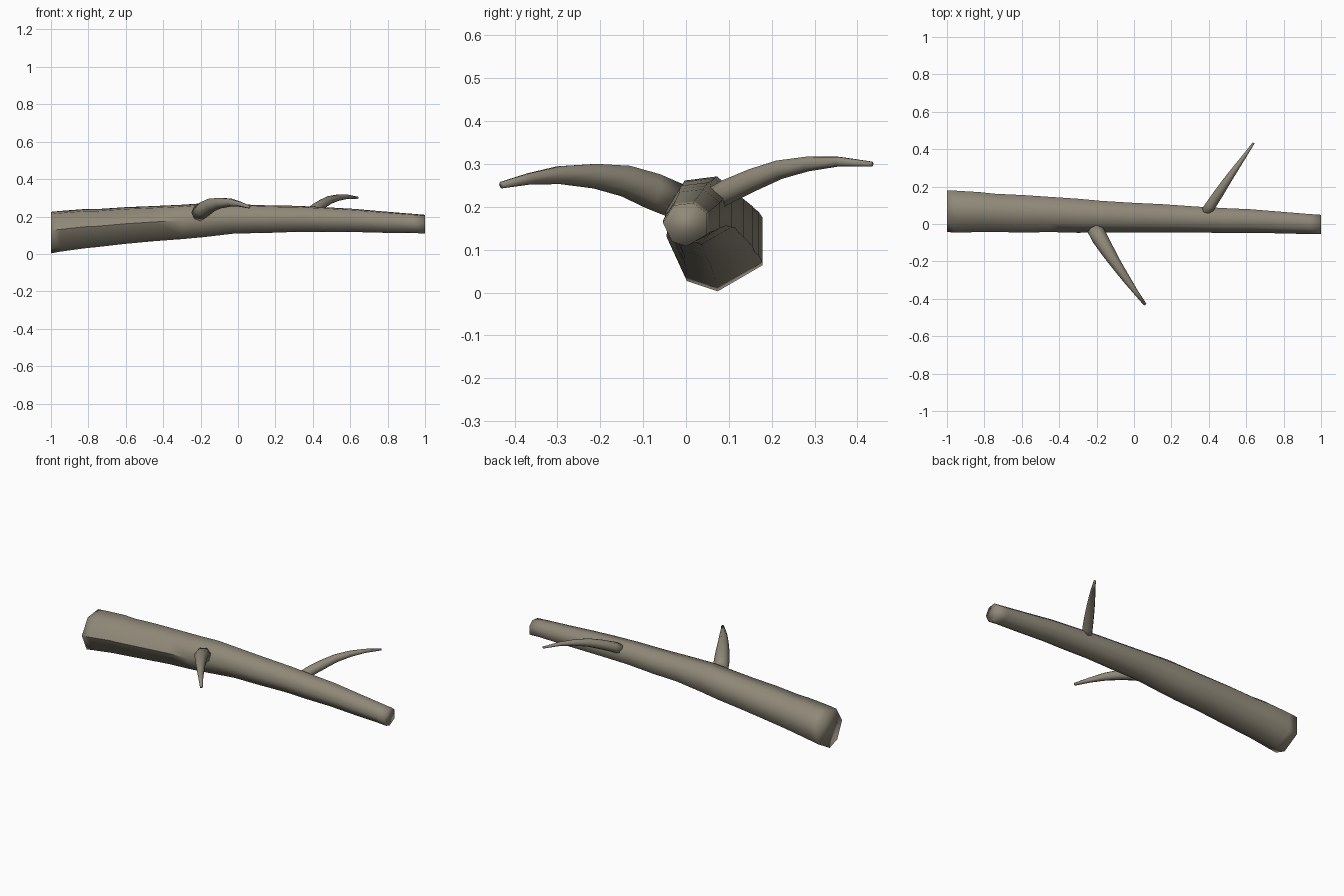
import bpy, bmesh, math
from mathutils import Vector

if "Cube" in bpy.data.objects:
    bpy.data.objects.remove(bpy.data.objects["Cube"])

bark = bpy.data.materials.new("grey_brown_bark")
bark.diffuse_color = (0.28, 0.25, 0.19, 1)
bark.use_nodes = True
bark.node_tree.nodes["Principled BSDF"].inputs["Base Color"].default_value = bark.diffuse_color


def skin(name, rings, crease=lambda a, b: False):
    """Join a row of closed rings into a capped, smooth tube."""
    bm = bmesh.new()
    rows = [[bm.verts.new(p) for p in ring] for ring in rings]
    n = len(rows[0])
    for a, b in zip(rows, rows[1:]):
        for i in range(n):
            j = (i + 1) % n
            bm.faces.new((a[i], a[j], b[j], b[i]))
    bm.faces.new(rows[0])
    bm.faces.new(rows[-1])
    bmesh.ops.recalc_face_normals(bm, faces=bm.faces[:])
    for f in bm.faces:
        f.smooth = True
    for r in range(len(rows) - 1):
        for i in range(n):
            if crease(r, i):
                bm.edges.get((rows[r][i], rows[r + 1][i])).smooth = False
    me = bpy.data.meshes.new(name)
    bm.to_mesh(me)
    bm.free()
    me.materials.append(bark)
    ob = bpy.data.objects.new(name, me)
    bpy.context.collection.objects.link(ob)
    return ob


# Main limb: uneven seven-sided section fitted to (x, y min, y max, z min, z max)
SECTION = [(math.cos(math.radians(a)), math.sin(math.radians(a)))
           for a in (-90, -28, 28, 72, 122, 176, 232)]
U0, U1 = min(p[0] for p in SECTION), max(p[0] for p in SECTION)
V0, V1 = min(p[1] for p in SECTION), max(p[1] for p in SECTION)
stations = [
    (-1.00, -.043, .178, .003, .225), (-0.95, -.046, .178, .012, .230),
    (-0.82, -.043, .170, .030, .240), (-0.75, -.042, .162, .037, .240),
    (-0.60, -.046, .155, .054, .250), (-0.45, -.043, .145, .068, .256),
    (-0.30, -.047, .135, .079, .263), (-0.18, -.045, .124, .090, .271),
    (-0.02, -.045, .114, .109, .266), (0.15, -.045, .106, .112, .260),
    (0.32, -.045, .094, .118, .257), (0.48, -.048, .085, .117, .249),
    (0.62, -.047, .079, .117, .241), (0.78, -.050, .066, .113, .227),
    (0.94, -.054, .053, .112, .214), (1.00, -.054, .049, .108, .209)]
rings = [[Vector((x, y0 + (y1 - y0) * (u - U0) / (U1 - U0),
                  z0 + (z1 - z0) * (v - V0) / (V1 - V0))) for u, v in SECTION]
         for x, y0, y1, z0, z1 in stations]
# a ridge runs along the front of the thick end
skin("main_limb", rings, lambda r, i: i == 5 and r < 6)


# Side twigs: tapering curved tubes along (x, y, z, radius)
def twig(name, path, sides=7):
    pts = [Vector(p[:3]) for p in path]
    rows = []
    for k, p in enumerate(pts):
        t = (pts[min(k + 1, len(pts) - 1)] - pts[max(k - 1, 0)]).normalized()
        side = t.cross(Vector((0, 0, 1))).normalized()
        up = side.cross(t)
        rows.append([p + path[k][3] * (side * math.cos(a) + up * math.sin(a))
                     for a in (math.tau * i / sides + .2 for i in range(sides))])
    return skin(name, rows)


twig("front_twig", [
    (-.21, -.025, .215, .043), (-.18, -.08, .238, .044), (-.14, -.145, .262, .038),
    (-.095, -.215, .273, .030), (-.04, -.295, .275, .022),
    (.01, -.365, .266, .014), (.06, -.431, .251, .008)])
twig("back_twig", [
    (.38, .055, .213, .029), (.41, .10, .238, .029), (.45, .16, .265, .027),
    (.49, .22, .288, .023), (.535, .285, .301, .018),
    (.585, .355, .306, .012), (.64, .434, .300, .006)])
